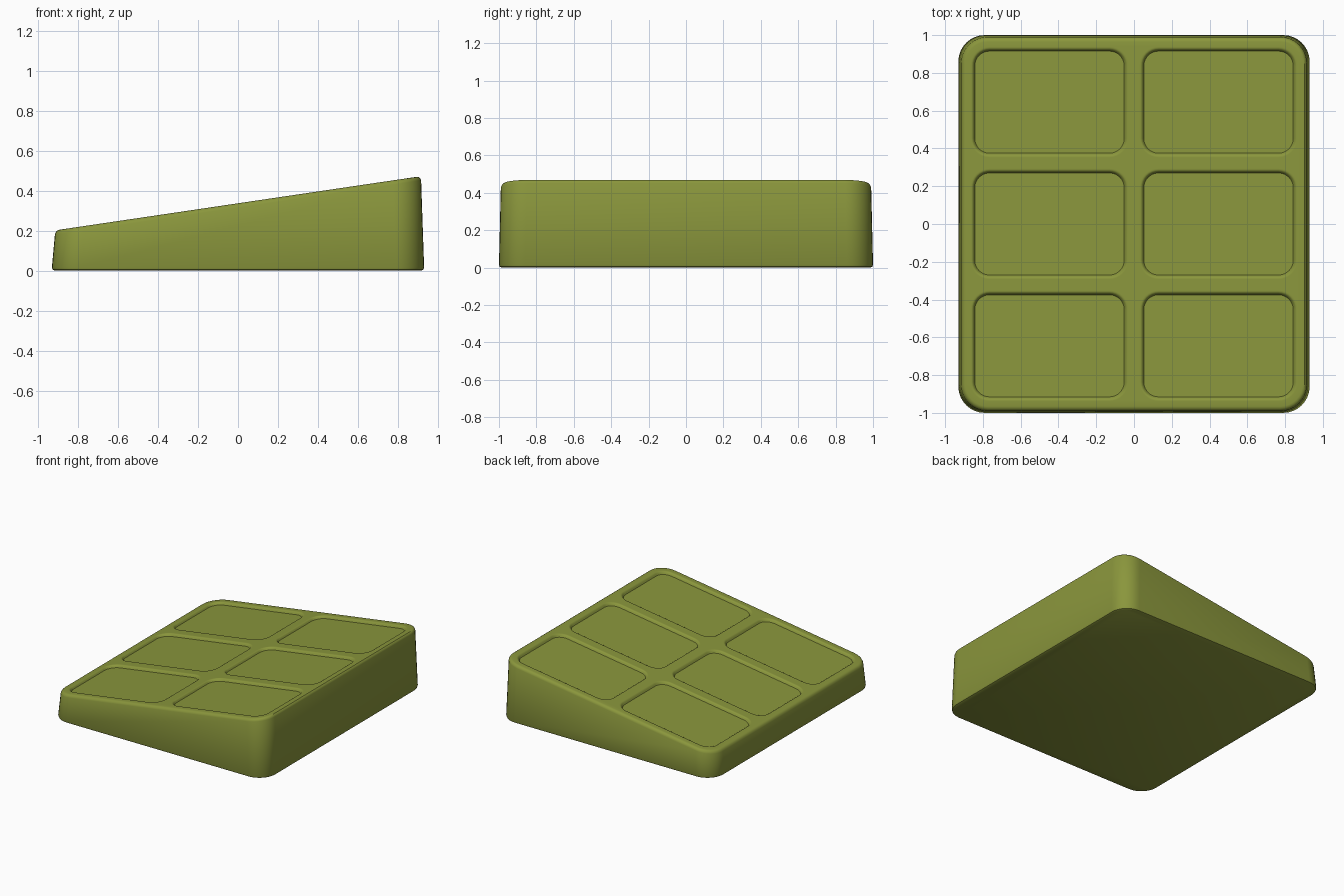
import bpy, bmesh, math
from mathutils import Vector

cube = bpy.data.objects.get("Cube")
if cube:
    bpy.data.objects.remove(cube, do_unlink=True)

mat = bpy.data.materials.new("olive green")
mat.use_nodes = True
olive = (0.254, 0.305, 0.045, 1)
mat.diffuse_color = olive
mat.node_tree.nodes["Principled BSDF"].inputs["Base Color"].default_value = olive

SEGS = 8
bm = bmesh.new()


def slope(x):
    """Height of the tilted top surface."""
    return 0.337 + 0.148 * x


def ring(x0, x1, y0, y1, r, height):
    """Closed rounded-rectangle loop, with height given as a function of x."""
    corners = ((x1 - r, y1 - r), (x0 + r, y1 - r), (x0 + r, y0 + r), (x1 - r, y0 + r))
    verts = []
    for quarter, (cx, cy) in enumerate(corners):
        for i in range(SEGS + 1):
            a = (quarter + i / SEGS) * math.pi / 2
            x, y = cx + r * math.cos(a), cy + r * math.sin(a)
            verts.append(bm.verts.new((x, y, height(x))))
    return verts


def bridge(a, b):
    n = len(a)
    for i in range(n):
        bm.faces.new((a[i], a[(i + 1) % n], b[(i + 1) % n], b[i]))


def stack(rings):
    for a, b in zip(rings, rings[1:]):
        bridge(a, b)


def loop_edges(verts):
    return [bm.edges.get((v, verts[i - 1])) for i, v in enumerate(verts)]


# Tapered body walls, with a softened foot and a rounded top rim
foot = [ring(-w, w, -d, d, r, lambda x, z=z: z)
        for w, d, r, z in ((0.915, 0.985, 0.125, 0), (0.925, 0.996, 0.135, 0.005), (0.93, 1, 0.14, 0.016))]
rim = [ring(-w, w, -d, d, r, lambda x, drop=drop: slope(x) - drop)
       for w, d, r, drop in ((0.915, 0.99, 0.14, 0.021), (0.91, 0.984, 0.135, 0.009),
                             (0.902, 0.975, 0.127, 0.002), (0.892, 0.965, 0.117, 0))]
stack(foot + rim)
bm.faces.new(list(reversed(foot[0])))
top_edges = loop_edges(rim[-1])

# Six shallow recessed pads: a flat border, a rounded lip and a flat floor
LIP = ((-0.006, 0), (0, 0), (0.006, 0.003), (0.011, 0.009), (0.017, 0.019))
for x0, x1 in ((-0.86, -0.035), (0.035, 0.86)):
    for yc in (-0.645, 0, 0.645):
        y0, y1 = yc - 0.287, yc + 0.287
        pad = [ring(x0 + i, x1 - i, y0 + i, y1 - i, 0.095 - i, lambda x, drop=drop: slope(x) - drop)
               for i, drop in LIP]
        stack(pad)
        bm.faces.new(pad[-1])
        top_edges += loop_edges(pad[0])

# Flat top surface between the rim and the pads
bmesh.ops.triangle_fill(bm, edges=top_edges, use_beauty=True, normal=Vector((-0.148, 0, 1)))
bmesh.ops.recalc_face_normals(bm, faces=bm.faces)

mesh = bpy.data.meshes.new("wedge_block")
bm.to_mesh(mesh)
bm.free()
mesh.materials.append(mat)
block = bpy.data.objects.new("wedge_block", mesh)
bpy.context.collection.objects.link(block)
bpy.ops.object.select_all(action='DESELECT')
block.select_set(True)
bpy.context.view_layer.objects.active = block
bpy.ops.object.shade_smooth_by_angle(angle=math.radians(32))
